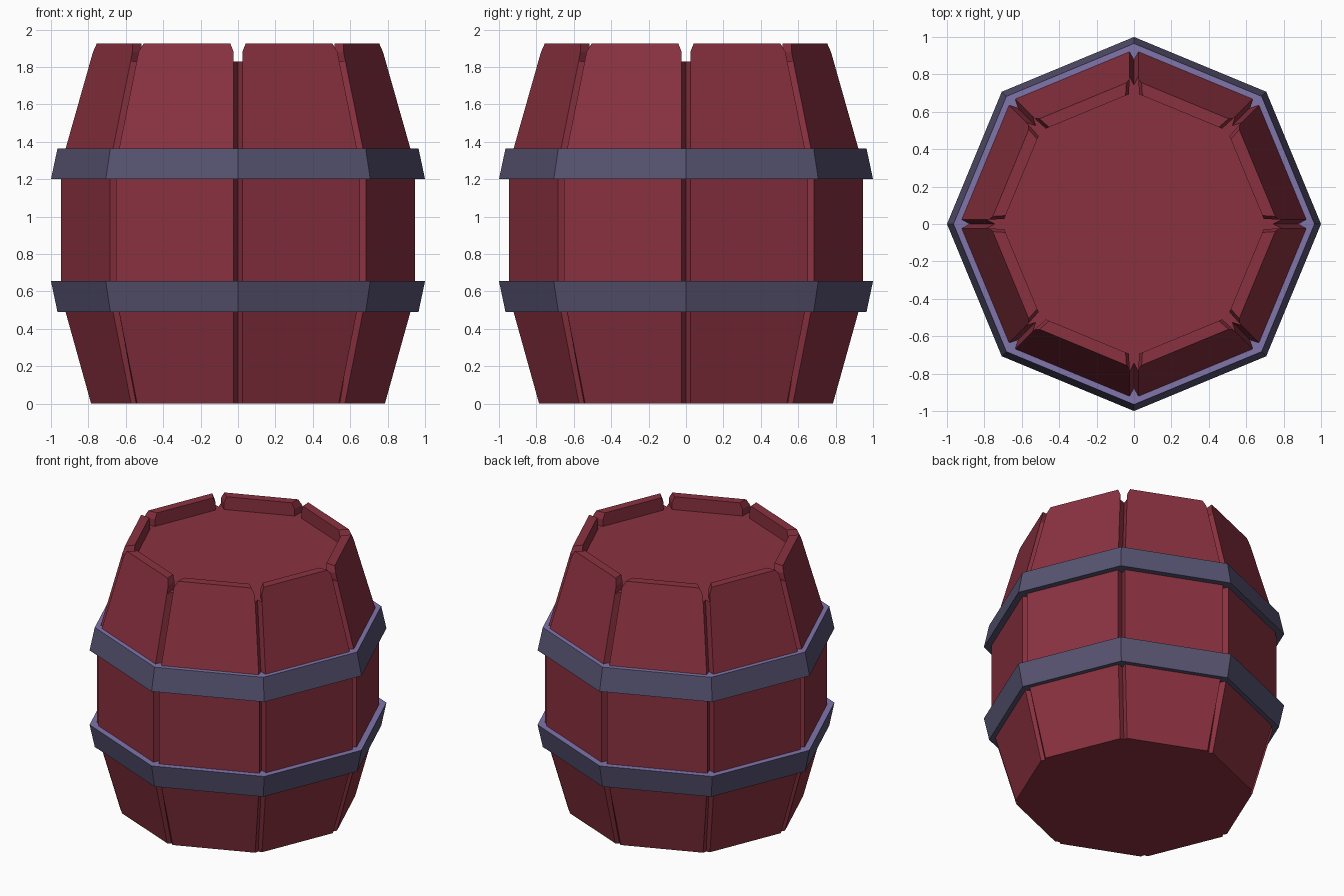
import bpy, bmesh, math
from mathutils import Vector

if "Cube" in bpy.data.objects:
    bpy.data.objects.remove(bpy.data.objects["Cube"])

SIDES = 8
STEP = math.tau / SIDES


def material(name, rgb):
    m = bpy.data.materials.new(name)
    m.diffuse_color = (*rgb, 1)
    m.use_nodes = True
    m.node_tree.nodes["Principled BSDF"].inputs["Base Color"].default_value = m.diffuse_color
    return m


red = material("red wood", (0.255, 0.031, 0.051))
slate = material("slate metal", (0.095, 0.087, 0.165))
lilac = material("light purple metal", (0.215, 0.178, 0.41))


def corner(k, r, z):
    """Octagon corner k at circumradius r."""
    return Vector((r * math.cos(k * STEP), r * math.sin(k * STEP), z))


def side_points(k, r, z, gap):
    """Both ends of octagon side k, pulled in along the side by gap."""
    a, b = corner(k, r, z), corner(k + 1, r, z)
    d = (b - a).normalized() * gap
    return [a + d, b - d]


def bridge(bm, rings, closed=False):
    """Quads between successive rings of vertices."""
    pairs = list(zip(rings, rings[1:]))
    if closed:
        pairs.append((rings[-1], rings[0]))
    for lo, hi in pairs:
        n = len(lo)
        for i in range(n):
            j = (i + 1) % n
            bm.faces.new((lo[i], lo[j], hi[j], hi[i]))


def finish(bm, name, mats):
    bmesh.ops.recalc_face_normals(bm, faces=bm.faces)
    me = bpy.data.meshes.new(name)
    bm.to_mesh(me)
    bm.free()
    for m in mats:
        me.materials.append(m)
    ob = bpy.data.objects.new(name, me)
    bpy.context.collection.objects.link(ob)
    return ob


# Barrel body: octagon with a V groove at each corner, floor closed below the rim
FLOOR = 1.83
bm = bmesh.new()
rings = []
for z, r in ((0, 0.795), (0.575, 0.955), (1.28, 0.955), (FLOOR, 0.799)):
    pts = []
    for k in range(SIDES):
        depth = 0.025 if z == 0 else 0.055
        pts.append(corner(k, r - depth, z))
        pts += side_points(k, r, z, 0.025)
    rings.append([bm.verts.new(p) for p in pts])
bridge(bm, rings)
bm.faces.new(rings[0][::-1])
bm.faces.new(rings[-1])
finish(bm, "barrel_body", [red])

# Raised stave ends around the lid, with clipped upper corners
bm = bmesh.new()
for k in range(SIDES):
    levels = []
    for z, r, gap in ((FLOOR, 0.799, 0.025), (1.88, 0.785, 0.025), (1.925, 0.772, 0.044)):
        outer = side_points(k, r, z, gap)
        inner = side_points(k, 0.705, z, gap + 0.005)
        levels.append([bm.verts.new(p) for p in outer + inner[::-1]])
    bridge(bm, levels)
    bm.faces.new(levels[-1])
finish(bm, "stave_ends", [red])


# Metal hoops, with a lighter top edge
def hoop(name, z0, r0, z1, r1):
    bm = bmesh.new()
    section = ((r0, z0), (r1, z1), (0.84, z1), (0.84, z0))
    rings = [[bm.verts.new(corner(k, r, z)) for k in range(SIDES)] for r, z in section]
    bridge(bm, rings, closed=True)
    bmesh.ops.recalc_face_normals(bm, faces=bm.faces)
    for f in bm.faces:
        f.material_index = 1 if f.normal.z > 0.9 else 0
    finish(bm, name, [slate, lilac])


hoop("lower_hoop", 0.49, 0.965, 0.655, 1.0)
hoop("upper_hoop", 1.20, 1.0, 1.365, 0.965)
